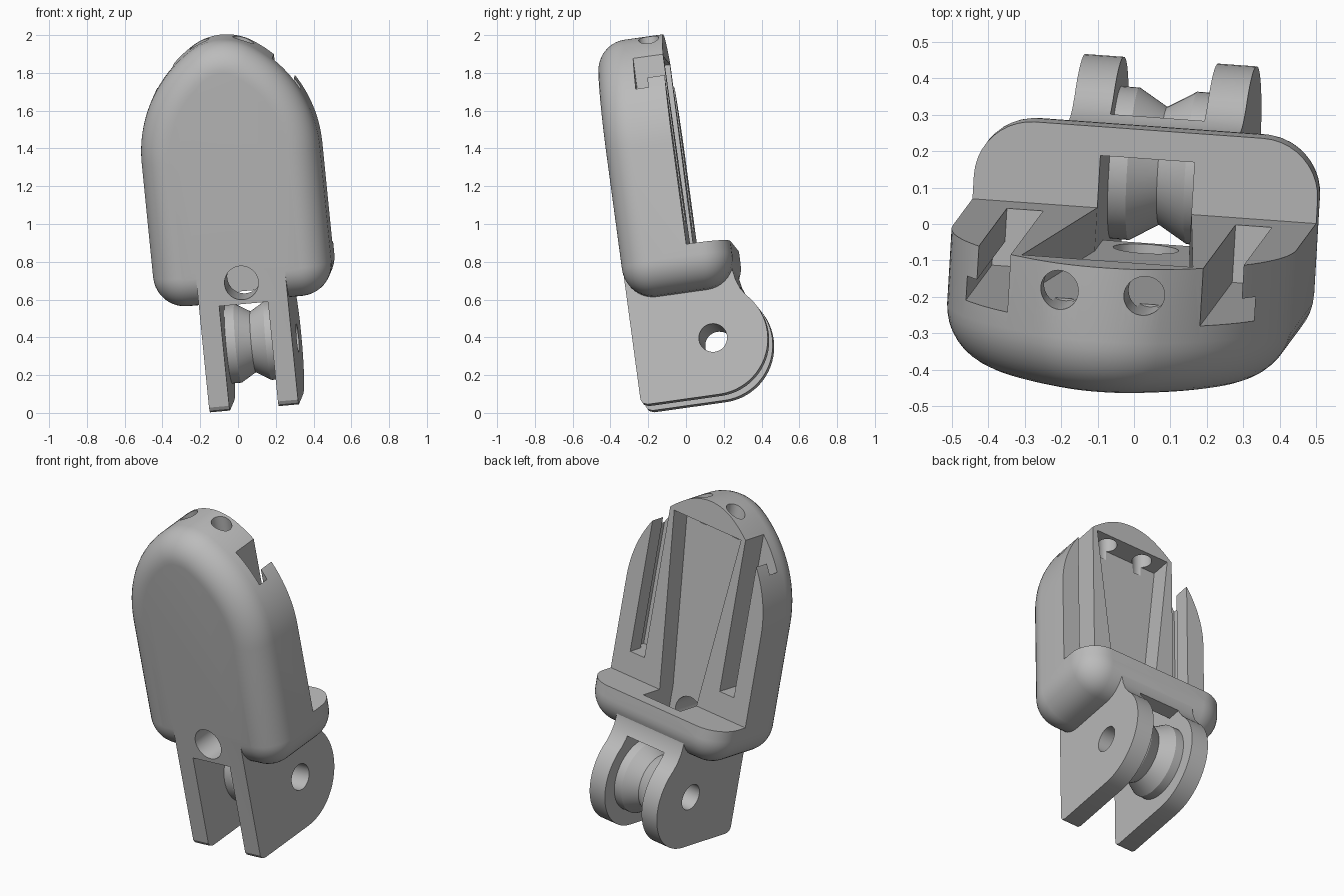
import bpy, bmesh
from math import sin, cos, pi, radians
from mathutils import Matrix, Vector

cube = bpy.data.objects.get("Cube")
if cube:
    bpy.data.objects.remove(cube, do_unlink=True)

grey = bpy.data.materials.new("plain grey")
grey.use_nodes = True
grey.diffuse_color = (0.5, 0.5, 0.5, 1)
grey.node_tree.nodes["Principled BSDF"].inputs["Base Color"].default_value = (0.5, 0.5, 0.5, 1)

# Leaning frame of the whole part: across, back, up
up = Vector((-0.0986, -0.133, 0.986)).normalized()
across = Vector((1, -0.072, 0.09))
across = (across - up * across.dot(up)).normalized()
back = up.cross(across)
LEAN = Matrix((across, back, up)).transposed().to_4x4()

MID = 0.102                       # symmetry plane
FRONT, REAR, FACE = -0.21, 0.38, 0.155
BOTTOM, LEDGE = 0.60, 0.832
FILLET = 0.16
PIN = (0.215, 0.342)              # pin axis: back, up


def loft(name, rings):
    """Closed solid through matching rings of points."""
    bm = bmesh.new()
    loops = [[bm.verts.new(p) for p in ring] for ring in rings]
    n = len(loops[0])
    for r, s in zip(loops, loops[1:]):
        for i in range(n):
            bm.faces.new((r[i], r[(i + 1) % n], s[(i + 1) % n], s[i]))
    bm.faces.new(loops[0])
    bm.faces.new(loops[-1])
    bmesh.ops.recalc_face_normals(bm, faces=bm.faces)
    mesh = bpy.data.meshes.new(name)
    bm.to_mesh(mesh)
    bm.free()
    mesh.materials.append(grey)
    ob = bpy.data.objects.new(name, mesh)
    bpy.context.collection.objects.link(ob)
    return ob


def box(x0, x1, y0, y1, z0, z1):
    return loft("cutter", [[(x0, y0, z), (x1, y0, z), (x1, y1, z), (x0, y1, z)] for z in (z0, z1)])


def rod(axis, centre, radius, lo, hi, seg=48):
    """Round bar along x, y or z."""
    rings = []
    for h in (lo, hi):
        ring = []
        for i in range(seg):
            t = 2 * pi * i / seg
            p = [centre[0] + radius * cos(t), centre[1] + radius * sin(t)]
            p.insert("xyz".index(axis), h)
            ring.append(p)
        rings.append(ring)
    return loft("cutter", rings)


def combine(target, tool, operation="DIFFERENCE"):
    mod = target.modifiers.new("cut", "BOOLEAN")
    mod.operation, mod.solver, mod.object = operation, "EXACT", tool
    dg = bpy.context.evaluated_depsgraph_get()
    mesh = bpy.data.meshes.new_from_object(target.evaluated_get(dg))
    target.modifiers.clear()
    target.data = mesh
    bpy.data.objects.remove(tool, do_unlink=True)


def arc(cx, cz, r, a0, a1, n):
    return [(cx, cz, r, radians(a0 + (a1 - a0) * i / n)) for i in range(n + 1)]


# Rounded shell: domed outline with a fillet on front and rear
half = (arc(0.305, BOTTOM + 0.17, 0.17, -90, 0, 10)
        + arc(-0.205, 1.38, 0.68, 0, 57.35, 20)
        + arc(0, 1.70, 0.30, 57.35, 90, 10)[1:])


def outline(inset, y):
    pts = [(cx + (r - inset) * cos(a), cz + (r - inset) * sin(a)) for cx, cz, r, a in half]
    pts += [(-x, z) for x, z in reversed(pts[:-1])]
    return [(MID + x, y, z) for x, z in pts]


turns = [pi / 2 * i / 10 for i in range(11)]
rings = [outline(FILLET * (1 - sin(t)), FRONT + FILLET * (1 - cos(t))) for t in turns]
rings += [outline(FILLET * (1 - sin(t)), REAR - FILLET * (1 - cos(t))) for t in reversed(turns)]
body = loft("fingertip_body", rings)
combine(body, box(-1, 1, FACE, 1, LEDGE, 3))

# Hinge bracket: rounded back, hollow sweep up into the ledge
side = [(FRONT, 0.8), (FRONT, 0.07), (FRONT + 0.01, 0.05), (FRONT + 0.035, 0.04)]
for i in range(25):
    t = radians(-90 + 135 * i / 24)
    side.append((PIN[0] - 0.005 + 0.295 * cos(t), 0.335 + 0.295 * sin(t)))
side += [(0.392, 0.585), (0.375, 0.63), (0.366, 0.68), (0.363, 0.74), (0.36, 0.8)]
bracket = loft("bracket", [[(MID + s * 0.237, y, z) for y, z in side] for s in (-1, 1)])
combine(body, bracket, "UNION")

# Gap between the prongs, and the shaft through the ledge
GAP = 0.13
combine(body, box(MID - GAP, MID + GAP, -1, 1, -1, 0.605))
combine(body, box(MID - GAP, MID + GAP, 0.035, 0.30, 0.5, 0.9))

# Trough that narrows downwards
trough = loft("cutter", [[(MID - w, 0.035, z), (MID + w, 0.035, z), (MID + w, 0.5, z), (MID - w, 0.5, z)]
                         for w, z in ((GAP, LEDGE), (0.236, 1.86))])
combine(body, trough)

# Stepped side slots, open at the top
for s in (-1, 1):
    hook = [(0.266, -0.005), (0.398, -0.005), (0.398, 0.062), (0.366, 0.062), (0.366, 0.3), (0.266, 0.3)]
    combine(body, loft("cutter", [[(MID + s * x, y, z) for x, y in hook] for z in (0.97, 2.2)]))

# Cord holes in the dome, front hole and pin hole
for s in (-1, 1):
    combine(body, rod("z", (MID + s * 0.117, 0.082), 0.054, 1.8, 2.2))
combine(body, rod("y", (MID, 0.718), 0.09, -0.5, 0.1))
combine(body, rod("x", PIN, 0.075, -0.5, 0.8))

# Waisted spool between the prongs
spool_rings = []
for x, r in ((-GAP - 0.003, 0.21), (-0.08, 0.21), (0, 0.162), (0.08, 0.21), (GAP + 0.003, 0.21)):
    spool_rings.append([(MID + x, PIN[0] + r * cos(2 * pi * i / 64), PIN[1] + r * sin(2 * pi * i / 64))
                        for i in range(64)])
spool = loft("hinge_spool", spool_rings)
combine(spool, rod("x", PIN, 0.075, -0.5, 0.8))

# Lean the part and smooth its round faces
for ob in (body, spool):
    ob.data.transform(LEAN)
    bpy.ops.object.select_all(action="DESELECT")
    ob.select_set(True)
    bpy.context.view_layer.objects.active = ob
    bpy.ops.object.shade_smooth_by_angle(angle=radians(25))
